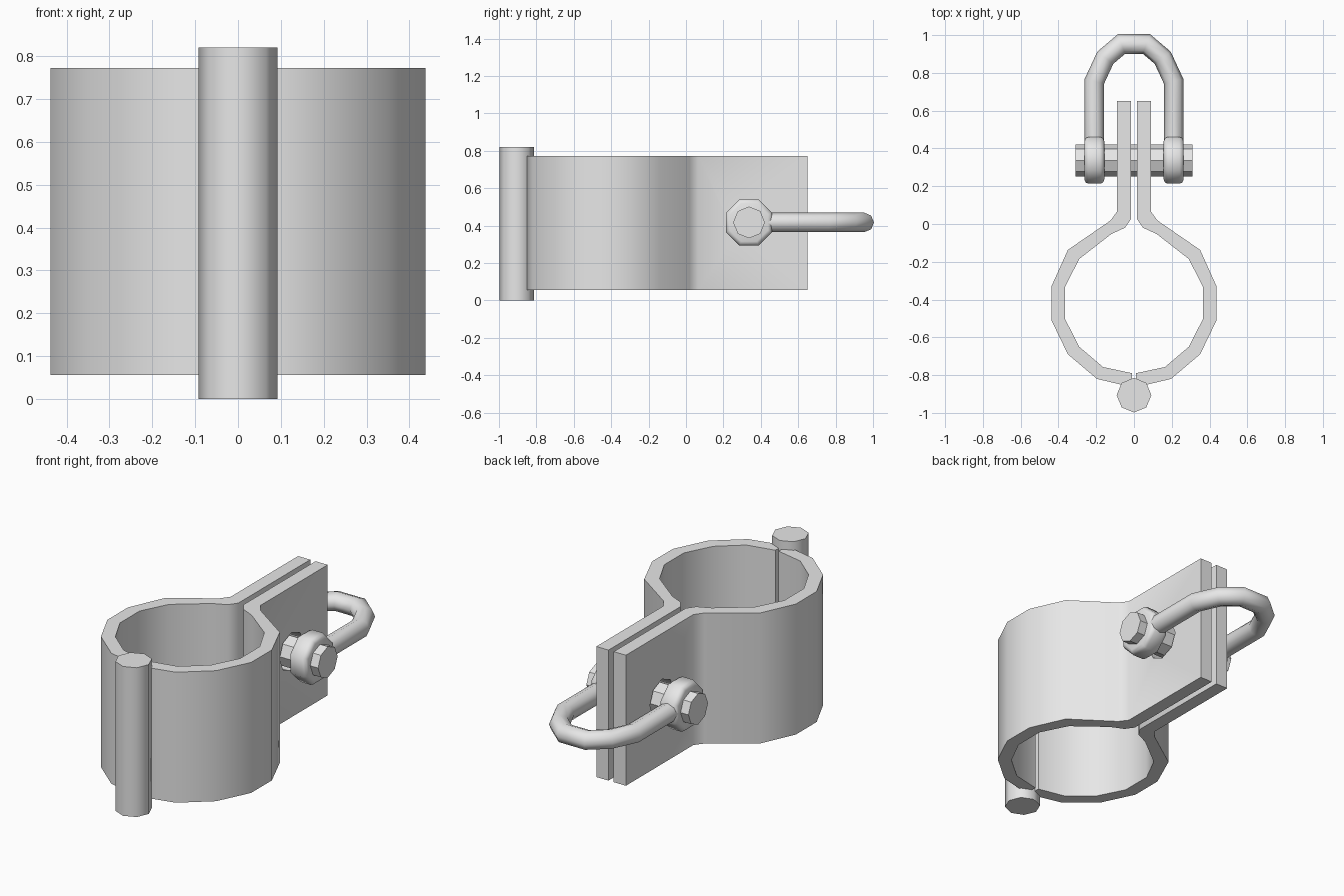
import bpy
import bmesh
from math import cos, sin, pi, radians
from mathutils import Vector, Matrix

cube = bpy.data.objects.get("Cube")
if cube:
    bpy.data.objects.remove(cube, do_unlink=True)

steel = bpy.data.materials.new("light_grey_steel")
steel.use_nodes = True
GREY = (0.8, 0.8, 0.8, 1)
steel.diffuse_color = GREY
for node in steel.node_tree.nodes:
    if node.type == 'BSDF_PRINCIPLED':
        node.inputs["Base Color"].default_value = GREY

BOLT_Y, BOLT_Z = 0.337, 0.417


def finish(bm, name):
    bmesh.ops.recalc_face_normals(bm, faces=bm.faces[:])
    mesh = bpy.data.meshes.new(name)
    bm.to_mesh(mesh)
    bm.free()
    obj = bpy.data.objects.new(name, mesh)
    bpy.context.collection.objects.link(obj)
    mesh.materials.append(steel)
    return obj


def activate(obj):
    bpy.ops.object.select_all(action='DESELECT')
    obj.select_set(True)
    bpy.context.view_layer.objects.active = obj


def smooth(obj, degrees):
    activate(obj)
    bpy.ops.object.shade_smooth_by_angle(angle=radians(degrees))


def rod(name, radius, length, centre, along_x=False, turn=0.0, bevel=0.0):
    """Eight-sided rod along z or x."""
    bm = bmesh.new()
    bmesh.ops.create_cone(bm, cap_ends=True, segments=8, radius1=radius,
                          radius2=radius, depth=length,
                          matrix=Matrix.Rotation(turn, 4, 'Z'))
    if bevel:
        rims = [e for e in bm.edges if abs(e.verts[0].co.z - e.verts[1].co.z) < 1e-4]
        bmesh.ops.bevel(bm, geom=rims, offset=bevel, segments=2,
                        profile=0.5, affect='EDGES')
    if along_x:
        bm.transform(Matrix.Rotation(pi / 2, 4, 'Y'))
    bm.transform(Matrix.Translation(centre))
    return finish(bm, name)


# Clamp halves: a flat lug flowing into half of a faceted ring
OUTER = [(.09, .65), (.09, .065), (.125, .018), (.35, -.137), (.437, -.33),
         (.437, -.51), (.35, -.69), (.196, -.82), (.07, -.85), (.01, -.84)]
INNER = [(.01, -.79), (.164, -.757), (.29, -.65), (.365, -.503),
         (.365, -.333), (.29, -.185), (.12, -.053), (.048, -.02),
         (.016, .026), (.016, .65)]


def clamp_half(name, side):
    bm = bmesh.new()
    low = [bm.verts.new((side * x, y, .056)) for x, y in OUTER + INNER]
    face = bm.faces.new(low)
    up = bmesh.ops.extrude_face_region(bm, geom=[face])
    bmesh.ops.translate(bm, vec=(0, 0, .717),
                        verts=[v for v in up["geom"] if isinstance(v, bmesh.types.BMVert)])
    obj = finish(bm, name)
    # Bolt hole through the lug
    cutter = rod("hole_cutter", .105, .3, (side * .05, BOLT_Y, BOLT_Z), True)
    cutter.hide_render = True
    mod = obj.modifiers.new("bolt_hole", 'BOOLEAN')
    mod.operation = 'DIFFERENCE'
    mod.solver = 'EXACT'
    mod.object = cutter
    activate(obj)
    bpy.ops.object.modifier_apply(modifier=mod.name)
    bpy.data.objects.remove(cutter, do_unlink=True)
    smooth(obj, 50)


clamp_half("left_clamp_half", 1)
clamp_half("right_clamp_half", -1)

# Hinge pin and cross bolt
smooth(rod("hinge_pin", .092, .82, (0, -.906, .41)), 50)
smooth(rod("cross_bolt", .085, .62, (0, BOLT_Y, BOLT_Z), True), 30)

# Shackle eyes around the bolt
for side, label in ((1, "left"), (-1, "right")):
    smooth(rod(label + "_shackle_eye", .134, .105,
               (side * .21, BOLT_Y, BOLT_Z), True, pi / 8, .022), 50)


# Shackle bow: eight-sided tube with mitred bends
def shackle_bow(radius):
    half = [(.21, .40), (.21, .755), (.152, .88), (.066, .953)]
    path = [Vector((x, y, BOLT_Z)) for x, y in half]
    path += [Vector((-x, y, BOLT_Z)) for x, y in reversed(half)]
    bm = bmesh.new()
    rings = []
    for i, p in enumerate(path):
        before = (p - path[i - 1]).normalized() if i else Vector((0, 1, 0))
        after = (path[i + 1] - p).normalized() if i < len(path) - 1 else Vector((0, -1, 0))
        tangent = (before + after).normalized()
        across = Vector((tangent.y, -tangent.x, 0)) / tangent.dot(before)
        rings.append([bm.verts.new(p + across * radius * cos(k * pi / 4)
                                   + Vector((0, 0, radius * sin(k * pi / 4))))
                      for k in range(8)])
    for a, b in zip(rings, rings[1:]):
        for k in range(8):
            n = (k + 1) % 8
            bm.faces.new((a[k], a[n], b[n], b[k]))
    bm.faces.new(rings[0])
    bm.faces.new(rings[-1])
    smooth(finish(bm, "shackle_bow"), 50)


shackle_bow(.052)
